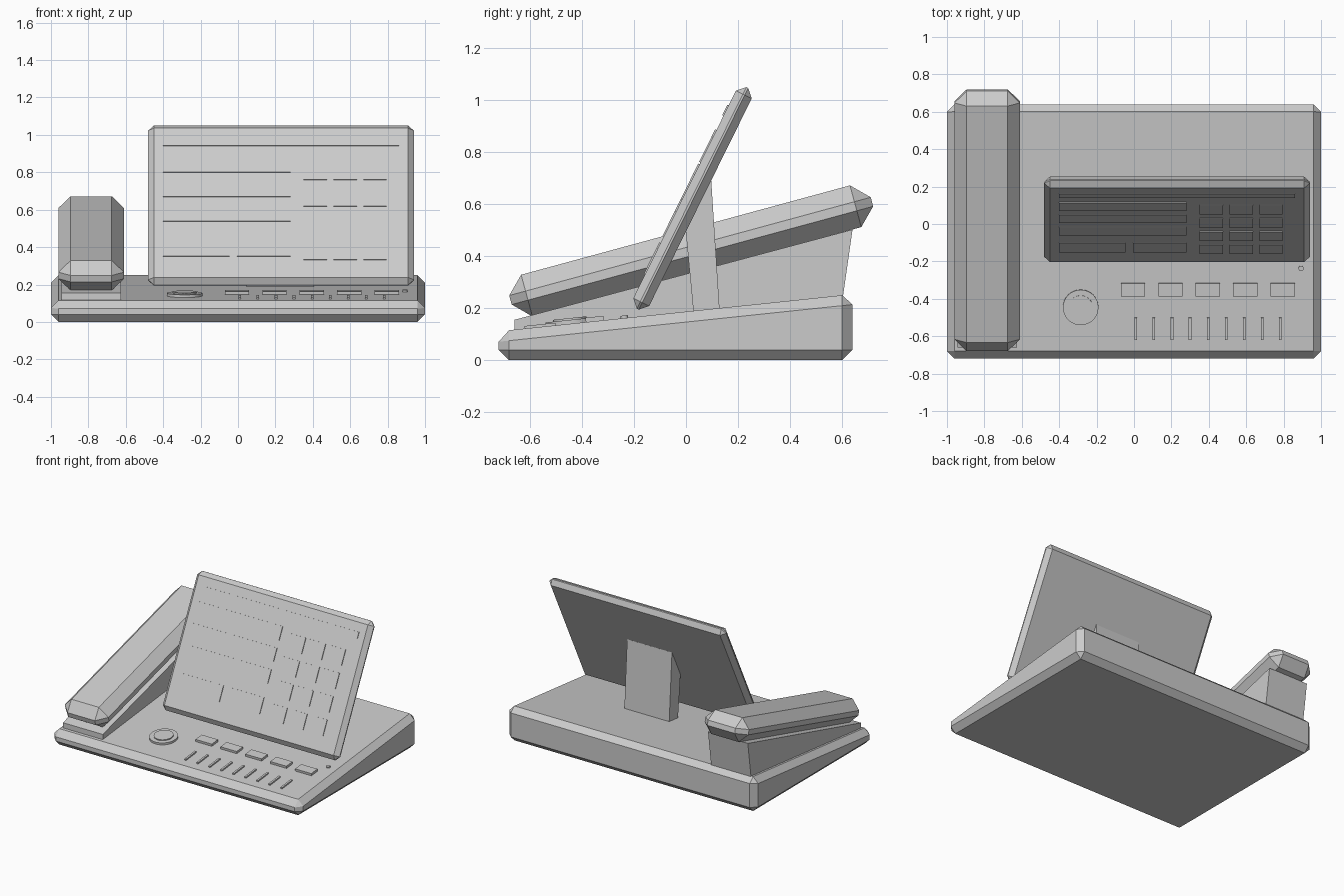
import bpy, bmesh, math
from mathutils import Matrix, Vector

if "Cube" in bpy.data.objects:
    bpy.data.objects.remove(bpy.data.objects["Cube"])

grey = bpy.data.materials.new("light_grey")
grey.diffuse_color = (0.6, 0.6, 0.6, 1)
grey.use_nodes = True
grey.node_tree.nodes["Principled BSDF"].inputs["Base Color"].default_value = grey.diffuse_color

SLOPE = math.atan(0.1055)      # tilt of the base's top
LEAN = math.radians(-26.3)     # backward lean of the screen


def finish(name, bm, matrix=Matrix(), bevel=0):
    bmesh.ops.recalc_face_normals(bm, faces=bm.faces)
    me = bpy.data.meshes.new(name)
    bm.to_mesh(me)
    bm.free()
    me.materials.append(grey)
    ob = bpy.data.objects.new(name, me)
    bpy.context.collection.objects.link(ob)
    ob.matrix_world = matrix
    if bevel:
        mod = ob.modifiers.new("chamfer", 'BEVEL')
        mod.width, mod.segments = bevel, 1
    return ob


def box(name, size, matrix, bevel=0):
    bm = bmesh.new()
    bmesh.ops.create_cube(bm, size=1, matrix=Matrix.Diagonal((*size, 1)))
    return finish(name, bm, matrix, bevel)


def side_profile(name, pts, x0, x1, bevel=0):
    """Extrude a (y, z) outline from x0 to x1."""
    bm = bmesh.new()
    face = bm.faces.new([bm.verts.new((x0, y, z)) for y, z in pts])
    geom = bmesh.ops.extrude_face_region(bm, geom=[face])["geom"]
    moved = [v for v in geom if isinstance(v, bmesh.types.BMVert)]
    bmesh.ops.translate(bm, verts=moved, vec=(x1 - x0, 0, 0))
    return finish(name, bm, bevel=bevel)


def on_base(x, y, up=0):
    """Frame lying on the sloped top of the base."""
    z = 0.115 + 0.1055 * (y + 0.68)
    return (Matrix.Translation((x, y, z)) @ Matrix.Rotation(SLOPE, 4, 'X')
            @ Matrix.Translation((0, 0, up)))


def disc(name, x, y, radius, height, sides):
    bm = bmesh.new()
    bmesh.ops.create_cone(bm, cap_ends=True, segments=sides, radius1=radius,
                          radius2=radius, depth=height + 0.01)
    ob = finish(name, bm, on_base(x, y, (height - 0.01) / 2))
    for p in ob.data.polygons:
        p.use_smooth = len(p.vertices) == 4
    ob.data.set_sharp_from_angle(angle=math.radians(40))


# base and handset cradle
side_profile("base", [(-0.72, 0), (0.64, 0), (0.64, 0.254), (-0.72, 0.111)], -1, 1, 0.04)
side_profile("handset_cradle", [(-0.66, 0.10), (0.60, 0.22), (0.64, 0.502), (-0.66, 0.155)],
             -0.945, -0.625)

# handset
box("handset", (0.35, 1.44, 0.166),
    Matrix.Translation((-0.785, 0.02, 0.42)) @ Matrix.Rotation(math.radians(15.2), 4, 'X'), 0.065)

# screen and its stand
screen = Matrix.Translation((0.23, 0.025, 0.622)) @ Matrix.Rotation(LEAN, 4, 'X')
box("screen", (1.42, 0.068, 0.95), screen, 0.03)
side_profile("screen_stand", [(0.03, 0.17), (0.13, 0.18), (0.097, 0.69), (0.06, 0.69),
                              (-0.005, 0.54)], 0.045, 0.405)


def screen_plate(name, x0, x1, z0, z1):
    """Thin plate on the screen front, placed by its front-view extents."""
    v0, v1 = [(z - 0.637) / math.cos(LEAN) for z in (z0, z1)]
    m = screen @ Matrix.Translation(((x0 + x1) / 2 - 0.23, -0.0355, (v0 + v1) / 2))
    box(name, (x1 - x0, 0.008, v1 - v0), m)


# screen details: title bar, list rows, soft buttons, keypad
screen_plate("title_bar", -0.40, 0.86, 0.94, 0.98)
for i in range(3):
    z = 0.80 - 0.132 * i
    screen_plate(f"list_row_{i + 1}", -0.40, 0.28, z, z + 0.085)
screen_plate("soft_button_left", -0.40, -0.045, 0.35, 0.45)
screen_plate("soft_button_right", -0.005, 0.28, 0.35, 0.45)
for r in range(4):
    for c in range(3):
        x, z = 0.35 + 0.16 * c, 0.76 - 0.143 * r
        screen_plate(f"key_{r + 1}_{c + 1}", x, x + 0.125, z, z + 0.098)

# dial, function buttons, speaker ribs and indicator on the base
disc("dial", -0.285, -0.445, 0.095, 0.015, 32)
disc("dial_cap", -0.285, -0.445, 0.065, 0.022, 32)
for i in range(5):
    box(f"function_button_{i + 1}", (0.13, 0.07, 0.026), on_base(-0.005 + 0.2 * i, -0.35, 0.004))
for i in range(9):
    box(f"speaker_rib_{i + 1}", (0.014, 0.12, 0.02), on_base(0.01 + 0.0965 * i, -0.56, 0.0))
disc("indicator", 0.893, -0.237, 0.014, 0.01, 16)
